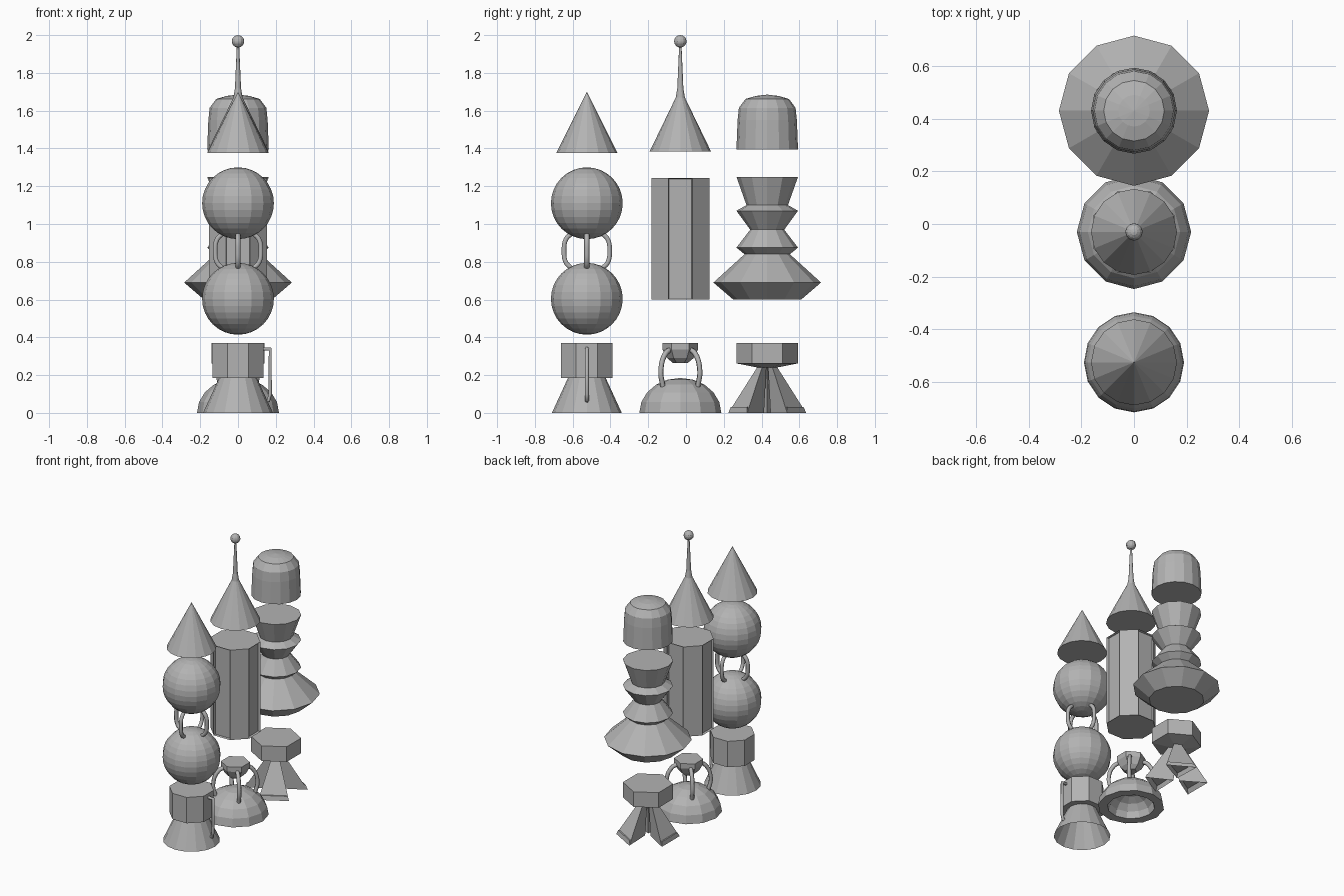
import bpy, bmesh, math
from mathutils import Vector, Matrix

cube = bpy.data.objects.get("Cube")
if cube:
    bpy.data.objects.remove(cube)

grey = bpy.data.materials.new("plain grey")
grey.use_nodes = True
TONE = (0.45, 0.45, 0.45, 1)
grey.diffuse_color = TONE
grey.node_tree.nodes["Principled BSDF"].inputs["Base Color"].default_value = TONE

FRONT, MIDDLE, REAR = -0.525, -0.03, 0.43   # y of the three stacks


def finish(name, bm, y):
    bmesh.ops.recalc_face_normals(bm, faces=bm.faces)
    mesh = bpy.data.meshes.new(name)
    bm.to_mesh(mesh)
    bm.free()
    mesh.materials.append(grey)
    obj = bpy.data.objects.new(name, mesh)
    obj.location.y = y
    bpy.context.collection.objects.link(obj)
    return obj


def lathe_mesh(profile, sides, turn=0.0, caps=True):
    """Revolve (radius, height) points about z; zero radius makes a pole."""
    bm = bmesh.new()
    rings = []
    for r, z in profile:
        if r < 1e-5:
            rings.append([bm.verts.new((0, 0, z))] * sides)
        else:
            angles = [2 * math.pi * (i + turn) / sides for i in range(sides)]
            rings.append([bm.verts.new((r * math.cos(a), r * math.sin(a), z)) for a in angles])
    for low, high in zip(rings, rings[1:]):
        for i in range(sides):
            j = (i + 1) % sides
            corners = list(dict.fromkeys((low[i], low[j], high[j], high[i])))
            bm.faces.new(corners)
    if caps:
        for ring in (rings[0], rings[-1]):
            if ring[0] is not ring[1]:
                bm.faces.new(ring)
    return bm


def lathe(name, y, profile, sides, turn=0.0, caps=True):
    return finish(name, lathe_mesh(profile, sides, turn, caps), y)


def arc(radius, height, base, steps, start=0.0):
    """Quarter or half ellipse from low to high."""
    span = math.pi / 2 - start
    out = []
    for i in range(steps + 1):
        a = start + span * i / steps
        out.append((radius * math.cos(a), base + height * math.sin(a)))
    return out


def pipe(name, y, points, angle, thickness=0.014, smooth=True):
    """Bent tube through (radius, height) points in the plane at an angle."""
    curve = bpy.data.curves.new(name, "CURVE")
    curve.dimensions = "3D"
    curve.bevel_depth = thickness
    curve.bevel_resolution = 1
    curve.resolution_u = 5
    curve.use_fill_caps = True
    spline = curve.splines.new("BEZIER" if smooth else "POLY")
    pts = spline.bezier_points if smooth else spline.points
    pts.add(len(points) - 1)
    for p, (r, z) in zip(pts, points):
        co = Vector((r * math.cos(angle), r * math.sin(angle), z))
        if smooth:
            p.co = co
            p.handle_left_type = p.handle_right_type = "AUTO"
        else:
            p.co = (*co, 1)
    curve.materials.append(grey)
    obj = bpy.data.objects.new(name, curve)
    obj.location.y = y
    bpy.context.collection.objects.link(obj)


# Front stack: cone, two balls joined by hoops, drum with flared skirt
lathe("front_nose_cone", FRONT, [(0.163, 1.375), (0, 1.7)], 16)
for name, z in (("upper_ball", 1.11), ("lower_ball", 0.604)):
    lathe(name, FRONT, arc(0.19, 0.19, z, 16, -math.pi / 2), 16)
for k in range(4):
    pipe("ball_hoop", FRONT, [(0.08, 0.765), (0.11, 0.795), (0.121, 0.857), (0.11, 0.92), (0.08, 0.95)],
         k * math.pi / 2)
lathe("front_drum", FRONT, [(0.147, 0.185), (0.147, 0.37)], 8, 0.5)
lathe("front_skirt", FRONT, [(0.185, 0), (0.1, 0.185)], 16, caps=False)
pipe("drum_side_pipe", FRONT, [(0.12, 0.34), (0.17, 0.338), (0.17, 0.1), (0.162, 0.065), (0.14, 0.063)],
     0, 0.011, smooth=False)

# Middle stack: spire with ball, panelled column, cup on a domed base
lathe("middle_spire", MIDDLE, [(0.163, 1.383), (0.024, 1.67), (0.016, 1.72), (0.006, 1.95)], 16)
lathe("spire_ball", MIDDLE, arc(0.033, 0.033, 1.967, 8, -math.pi / 2), 12)
column = lathe_mesh([(0.166, 0.6), (0.166, 1.243)], 8, 0.5)
column.normal_update()
panels = [f for f in column.faces if abs(f.normal.z) < 0.1 and max(abs(f.normal.x), abs(f.normal.y)) > 0.95]
bmesh.ops.inset_individual(column, faces=panels, thickness=0.005, depth=-0.015)
finish("middle_column", column, MIDDLE)
lathe("middle_cup", MIDDLE, [(0.04, 0.265), (0.07, 0.29), (0.094, 0.335), (0.094, 0.37)], 6, 0.5 + 1)
for k in range(4):
    pipe("cup_hoop", MIDDLE, [(0.06, 0.34), (0.11, 0.315), (0.146, 0.22), (0.13, 0.14)],
         (k + 0.5) * math.pi / 2)
rim_and_hollow = arc(0.155, 0.12, 0, 4)[::-1] + arc(0.217, 0.185, 0, 5)
lathe("middle_dome", MIDDLE, rim_and_hollow, 12)

# Rear stack: capsule, ribbed tower, block on three legs
lathe("rear_capsule", REAR,
      [(0.163, 1.395), (0.157, 1.55), (0.15, 1.615), (0.115, 1.662), (0.06, 1.678), (0, 1.685)], 16)
lathe("rear_tower", REAR,
      [(0.18, 0.6), (0.285, 0.69), (0.12, 0.84), (0.163, 0.875), (0.09, 0.97),
       (0.163, 1.07), (0.11, 1.1), (0.163, 1.25)], 12)
lathe("rear_block", REAR, [(0.05, 0.24), (0.163, 0.262), (0.163, 0.37)], 6, 0.5)

# Three tapered legs with hollow triangular feet
foot = ((0.02, 0), (0.18, -0.1), (0.18, 0.1))
for k in range(3):
    leg = bmesh.new()
    low = [leg.verts.new((x, y, 0)) for x, y in foot]
    high = [leg.verts.new((x * 0.2, y * 0.2, 0.26)) for x, y in foot]
    for i in range(3):
        j = (i + 1) % 3
        leg.faces.new((low[i], low[j], high[j], high[i]))
    leg.faces.new(high)
    sole = leg.faces.new(low[::-1])
    bmesh.ops.recalc_face_normals(leg, faces=leg.faces)
    bmesh.ops.inset_individual(leg, faces=[sole], thickness=0.015, depth=-0.03)
    leg.transform(Matrix.Rotation(math.radians(60 + 120 * k), 4, "Z"))
    finish("rear_leg", leg, REAR)
